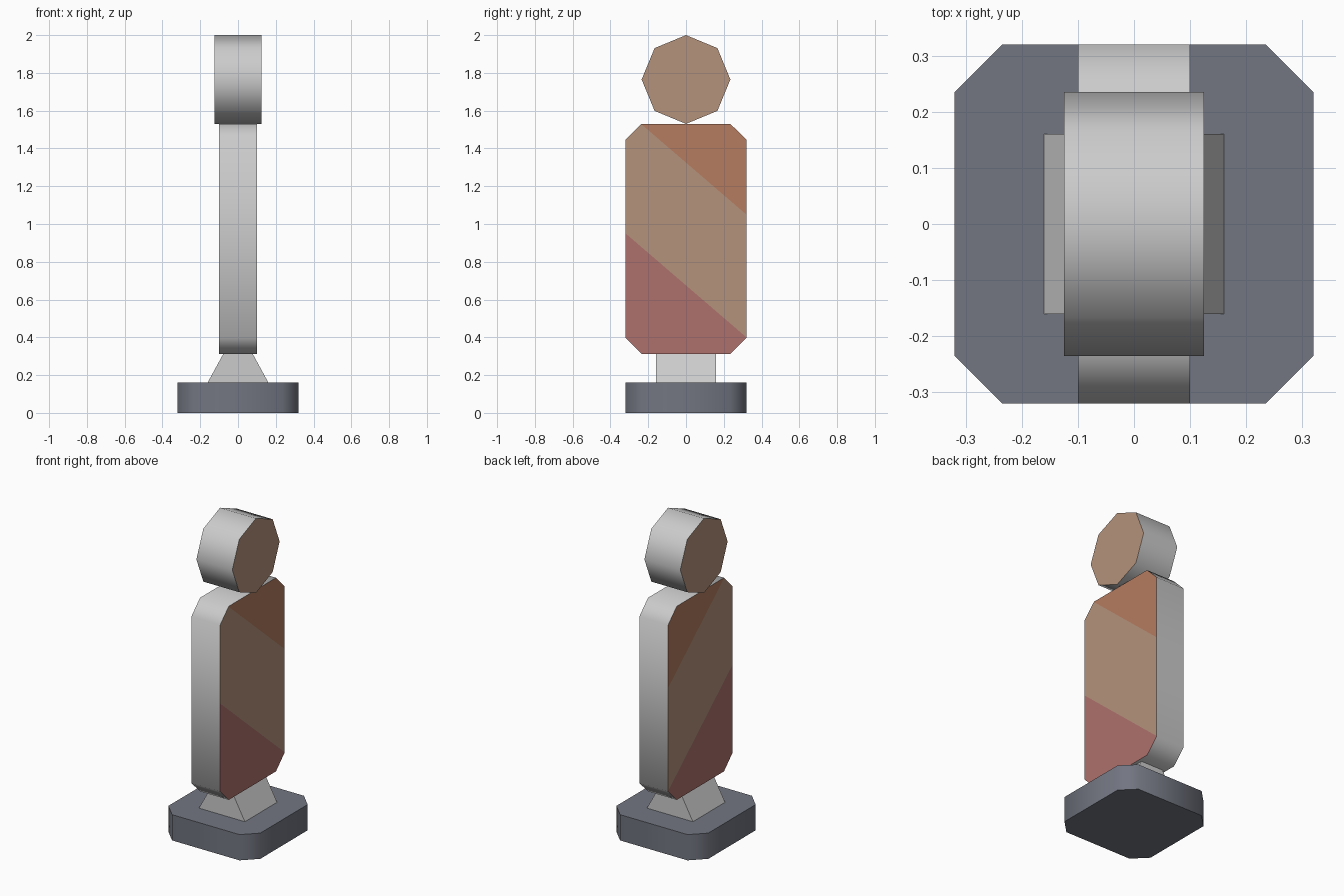
import bpy, bmesh, math
from mathutils import Vector

if "Cube" in bpy.data.objects:
    bpy.data.objects.remove(bpy.data.objects["Cube"])


def material(name, rgb):
    m = bpy.data.materials.new(name)
    m.diffuse_color = (*rgb, 1)
    m.use_nodes = True
    m.node_tree.nodes["Principled BSDF"].inputs["Base Color"].default_value = m.diffuse_color
    return m


def chamfered_rect(hw, hh, c):
    return [(hw, -hh + c), (hw, hh - c), (hw - c, hh), (-hw + c, hh),
            (-hw, hh - c), (-hw, -hh + c), (-hw + c, -hh), (hw - c, -hh)]


def prism(name, start, end):
    """Closed solid between two matching outlines of 3D points."""
    bm = bmesh.new()
    a = [bm.verts.new(p) for p in start]
    b = [bm.verts.new(p) for p in end]
    n = len(a)
    bm.faces.new(a[::-1])
    bm.faces.new(b)
    for i in range(n):
        j = (i + 1) % n
        bm.faces.new((a[i], a[j], b[j], b[i]))
    bmesh.ops.recalc_face_normals(bm, faces=bm.faces)
    mesh = bpy.data.meshes.new(name)
    bm.to_mesh(mesh)
    bm.free()
    obj = bpy.data.objects.new(name, mesh)
    bpy.context.collection.objects.link(obj)
    return obj


def smooth(obj, degrees):
    bpy.ops.object.select_all(action='DESELECT')
    obj.select_set(True)
    bpy.context.view_layer.objects.active = obj
    bpy.ops.object.shade_smooth_by_angle(angle=math.radians(degrees))


def side_prism(name, outline, half_width, z):
    return prism(name, *[[(x, p, z + q) for p, q in outline]
                         for x in (-half_width, half_width)])


slate = material("slate", (0.17, 0.18, 0.22))
grey = material("grey", (0.6, 0.6, 0.6))
tan = material("tan", (0.46, 0.29, 0.20))
orange = material("orange", (0.46, 0.20, 0.12))
red = material("red", (0.42, 0.165, 0.15))

# Base slab
outline = chamfered_rect(0.32, 0.32, 0.085)
base = prism("base", *[[(x, y, z) for x, y in outline] for z in (0, 0.162)])
base.data.materials.append(slate)
smooth(base, 50)

# Tapered neck
neck = prism("neck", *[[(w, -0.16, z), (w, 0.16, z), (-w, 0.16, z), (-w, -0.16, z)]
                       for w, z in ((0.16, 0.162), (0.078, 0.312))])
neck.data.materials.append(grey)

# Body slab with chamfered corners
body = side_prism("body", chamfered_rect(0.32, 0.609, 0.085), 0.1, 0.921)

# Octagonal head
octagon = [(0.235 * math.sin(i * math.pi / 4), 0.235 * math.cos(i * math.pi / 4))
           for i in range(8)]
head = side_prism("head", octagon, 0.125, 1.765)

for obj in (body, head):
    for m in (grey, tan, orange, red):
        obj.data.materials.append(m)
    for f in obj.data.polygons:
        f.material_index = 1 if abs(f.normal.x) > 0.9 else 0

# Diagonal colour bands on both body faces
bm = bmesh.new()
bm.from_mesh(body.data)
caps = [f for f in bm.faces if f.material_index == 1]
bmesh.ops.split_edges(bm, edges=list({e for f in caps for e in f.edges}))
slope = Vector((0, 0.86, 1))
upper, lower = 1.325, 0.675
for height in (upper, lower):
    caps = [f for f in bm.faces if f.material_index == 1]
    geom = caps + list({e for f in caps for e in f.edges}) + list({v for f in caps for v in f.verts})
    bmesh.ops.bisect_plane(bm, geom=geom, plane_co=(0, 0, height), plane_no=slope)
for f in bm.faces:
    if f.material_index == 1:
        level = slope.dot(f.calc_center_median())
        f.material_index = 2 if level > upper else 3 if level < lower else 1
bm.to_mesh(body.data)
bm.free()

smooth(body, 50)
smooth(head, 50)
